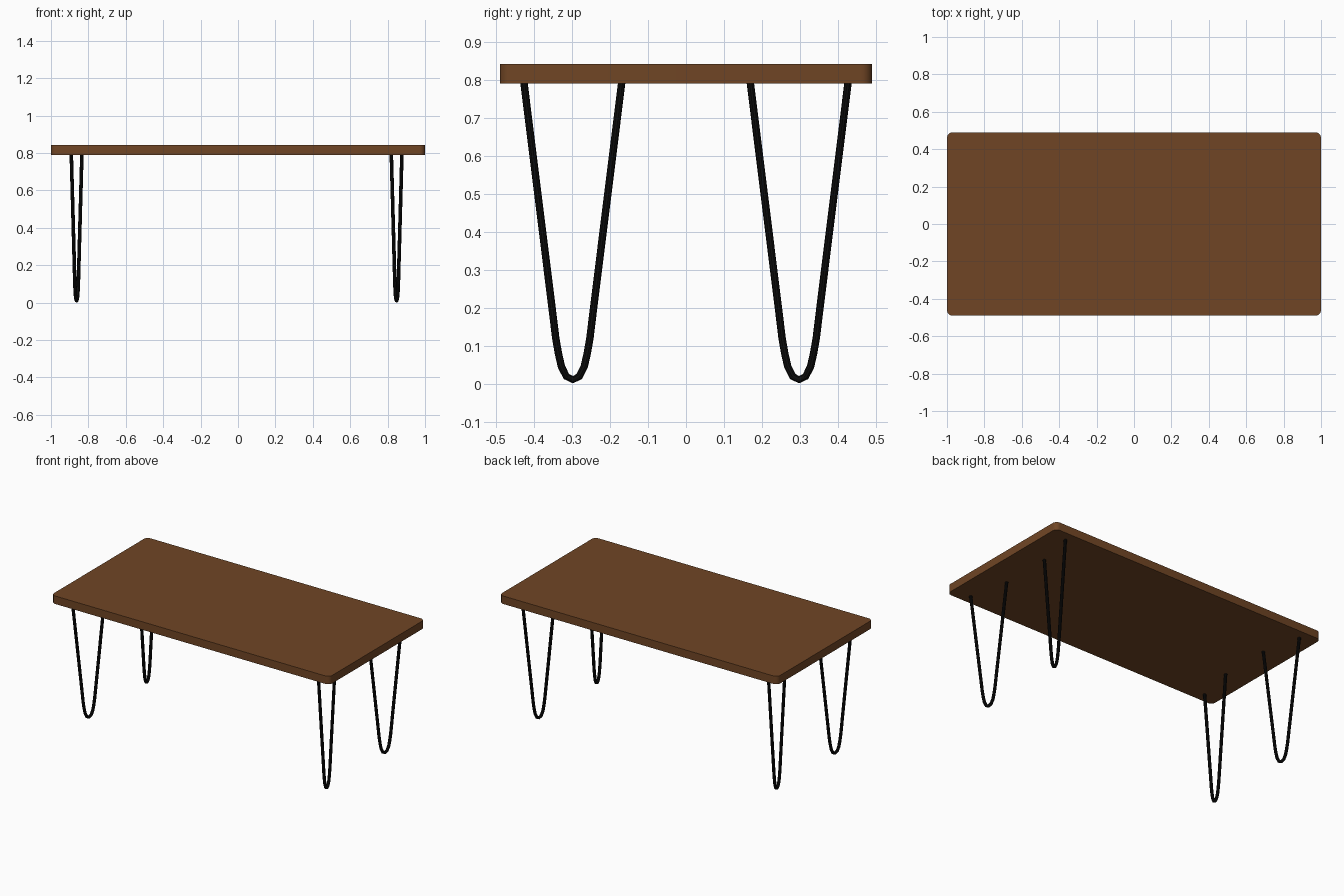
import bpy
import bmesh
from mathutils import Vector

cube = bpy.data.objects.get("Cube")
if cube:
    bpy.data.objects.remove(cube, do_unlink=True)


def make_material(name, colour):
    mat = bpy.data.materials.new(name)
    mat.use_nodes = True
    mat.diffuse_color = (*colour, 1)
    bsdf = mat.node_tree.nodes["Principled BSDF"]
    bsdf.inputs["Base Color"].default_value = (*colour, 1)
    bsdf.inputs["Roughness"].default_value = 0.6
    return mat


def add_mesh(name, bm, mat):
    mesh = bpy.data.meshes.new(name)
    bmesh.ops.recalc_face_normals(bm, faces=bm.faces)
    bm.to_mesh(mesh)
    bm.free()
    mesh.materials.append(mat)
    obj = bpy.data.objects.new(name, mesh)
    bpy.context.collection.objects.link(obj)
    bpy.ops.object.select_all(action="DESELECT")
    obj.select_set(True)
    bpy.context.view_layer.objects.active = obj
    bpy.ops.object.shade_smooth_by_angle()
    return obj


wood = make_material("walnut wood", (0.162, 0.060, 0.018))
metal = make_material("black metal", (0.004, 0.004, 0.004))

# Table top: a slab with rounded vertical corners
UNDERSIDE, TOP = 0.79, 0.842
bm = bmesh.new()
bmesh.ops.create_cube(bm, size=1)
bmesh.ops.scale(bm, vec=(2, 0.98, TOP - UNDERSIDE), verts=bm.verts)
bmesh.ops.translate(bm, vec=(0, 0, (TOP + UNDERSIDE) / 2), verts=bm.verts)
corners = [e for e in bm.edges
           if abs(e.verts[0].co.z - e.verts[1].co.z) > 0.01]
bmesh.ops.bevel(bm, geom=corners, offset=0.03, segments=6,
                profile=0.5, affect="EDGES")
add_mesh("table_top", bm, wood)

# Hairpin leg: half profile as (distance from the leg's middle, height)
HALF = [(0.129, 0.795), (0.056, 0.21), (0.045, 0.12), (0.038, 0.08),
        (0.030, 0.045), (0.017, 0.019), (0.0, 0.0105)]
PROFILE = HALF + [(-d, z) for d, z in reversed(HALF[:-1])]
SPLAY = 0.22  # sideways turn of each hairpin towards its corner


def hairpin(name, x, y, side_x, side_y):
    curve = bpy.data.curves.new(name, "CURVE")
    curve.dimensions = "3D"
    curve.bevel_depth = 0.0098
    curve.bevel_resolution = 3
    curve.use_fill_caps = True
    spline = curve.splines.new("POLY")
    spline.points.add(len(PROFILE) - 1)
    for point, (d, z) in zip(spline.points, PROFILE):
        pos = Vector((x + side_x * d * SPLAY, y + side_y * d, z))
        point.co = (*pos, 1)
    # Convert the swept rod to a mesh
    temp = bpy.data.objects.new(name + "_path", curve)
    bpy.context.collection.objects.link(temp)
    bm = bmesh.new()
    bm.from_mesh(temp.to_mesh())
    temp.to_mesh_clear()
    bpy.data.objects.remove(temp, do_unlink=True)
    add_mesh(name, bm, metal)


for side_x, x, x_name in ((1, 0.848, "left"), (-1, -0.863, "right")):
    for side_y, y_name in ((-1, "front"), (1, "back")):
        hairpin(f"{y_name}_{x_name}_leg", x, side_y * 0.298, side_x, side_y)
